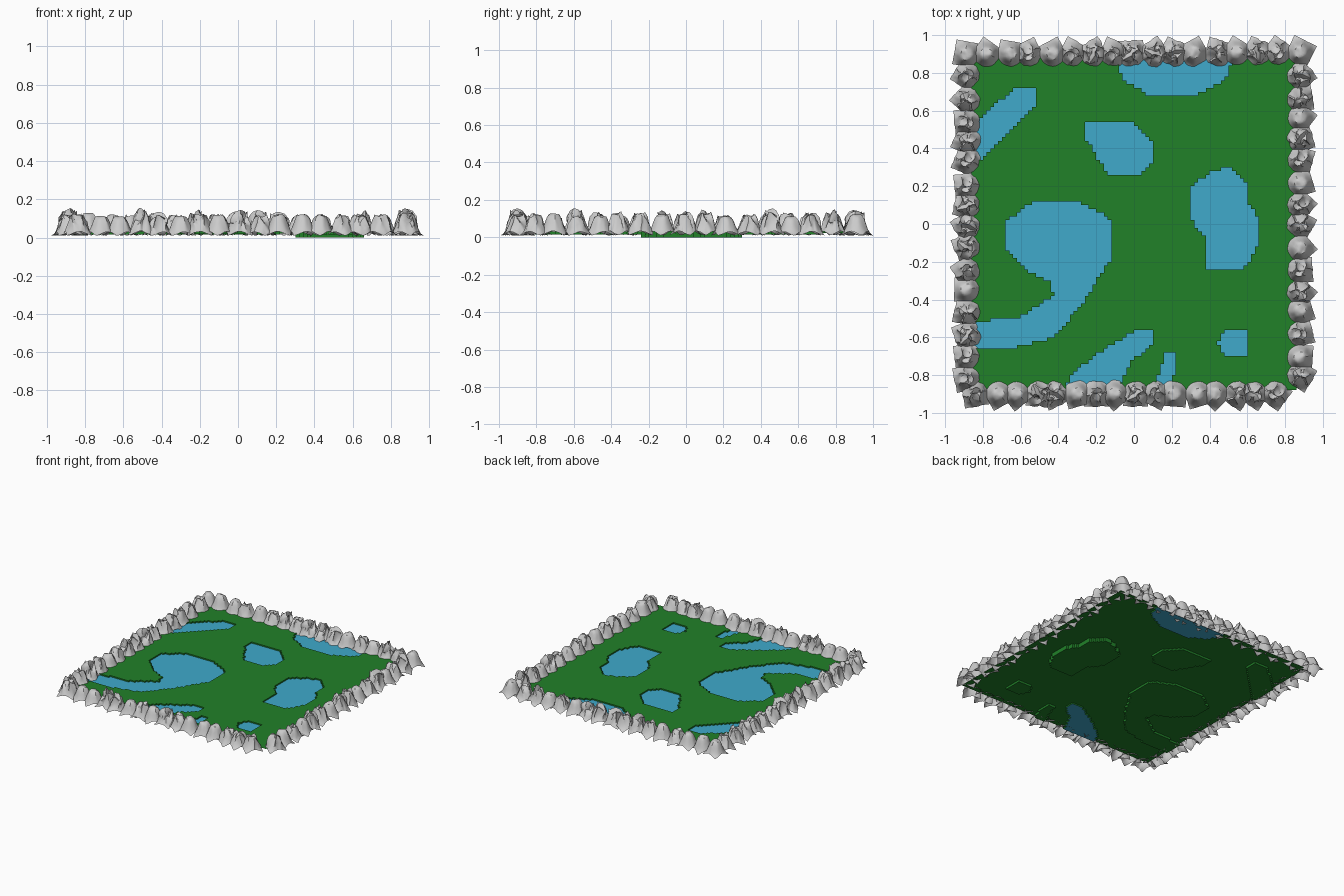
import bpy, bmesh, math, random
from mathutils import Vector, noise

if "Cube" in bpy.data.objects:
    bpy.data.objects.remove(bpy.data.objects["Cube"])

random.seed(4)
CELL = 0.02
X, Y = 0.86, 0.88                      # half size of the ground
GROUND_Z, WATER_Z, BED_Z = 0.032, 0.022, 0.016

LAKES = {
    "upper_left": [(-.9, .27), (-.72, .42), (-.51, .64), (-.53, .73), (-.62, .73), (-.7, .66), (-.9, .48)],
    "top": [(-.11, .9), (-.05, .76), (.08, .68), (.33, .68), (.48, .76), (.54, .9)],
    "middle": [(-.25, .53), (0, .53), (.1, .44), (.1, .34), (.03, .26), (-.14, .26), (-.25, .45)],
    "right": [(.42, .28), (.5, .3), (.6, .22), (.61, .1), (.66, .03), (.65, -.12), (.6, -.22),
              (.52, -.25), (.38, -.24), (.38, -.08), (.3, .03), (.3, .2)],
    "left": [(-.53, .12), (-.3, .12), (-.13, .03), (-.12, -.18), (-.26, -.4), (-.42, -.6), (-.66, -.66),
             (-.9, -.66), (-.9, -.52), (-.62, -.5), (-.42, -.38), (-.45, -.3), (-.58, -.24),
             (-.68, -.12), (-.67, .02)],
    "front": [(-.36, -.9), (-.34, -.8), (-.15, -.66), (0, -.57), (.1, -.57), (.1, -.64), (-.02, -.73), (-.1, -.9)],
    "stream": [(.08, -.9), (.14, -.77), (.17, -.68), (.23, -.68), (.23, -.75), (.18, -.9)],
    "pond": [(.48, -.57), (.6, -.57), (.61, -.69), (.48, -.69), (.45, -.63)],
}
BEDS = {"right": 0.0, "front": None, "top": None}   # special beds: deep or open


def material(name, rgb):
    m = bpy.data.materials.new(name)
    m.diffuse_color = (*rgb, 1)
    m.use_nodes = True
    m.node_tree.nodes["Principled BSDF"].inputs["Base Color"].default_value = m.diffuse_color
    return m


def add_object(name, mesh, mat=None):
    o = bpy.data.objects.new(name, mesh)
    bpy.context.collection.objects.link(o)
    if mat:
        mesh.materials.append(mat)
    return o


def finish(bm, name):
    bmesh.ops.remove_doubles(bm, verts=bm.verts, dist=1e-5)
    me = bpy.data.meshes.new(name)
    bm.to_mesh(me)
    bm.free()
    return me


def inside(x, y, poly):
    hit = False
    for (x1, y1), (x2, y2) in zip(poly, poly[1:] + poly[:1]):
        if (y1 > y) != (y2 > y) and x < (x2 - x1) * (y - y1) / (y2 - y1) + x1:
            hit = not hit
    return hit


def quad(bm, pts):
    bm.faces.new([bm.verts.new(p) for p in pts])


green = material("grass", (0.015, 0.22, 0.022))
blue = material("water", (0.05, 0.40, 0.60))

# which lake each ground cell belongs to
nx, ny = round(2 * X / CELL), round(2 * Y / CELL)
cells = {}
for i in range(nx):
    for j in range(ny):
        cx, cy = -X + (i + .5) * CELL, -Y + (j + .5) * CELL
        cells[i, j] = next((n for n, p in LAKES.items() if inside(cx, cy, p)), None)

# ground with sunken lake beds, and a water sheet in each lake
ground = bmesh.new()
water = {n: bmesh.new() for n in LAKES}
for (i, j), lake in cells.items():
    x, y = -X + i * CELL, -Y + j * CELL
    c = [(x, y), (x + CELL, y), (x + CELL, y + CELL), (x, y + CELL)]
    if lake is None:
        quad(ground, [(*p, GROUND_Z) for p in c])
        continue
    bed = BEDS.get(lake, BED_Z)
    quad(water[lake], [(*p, WATER_Z) for p in c])
    if bed is not None:
        quad(ground, [(*p, bed) for p in c])
    low = WATER_Z if bed is None else bed
    for k, (di, dj) in enumerate([(0, -1), (1, 0), (0, 1), (-1, 0)]):
        if (i + di, j + dj) in cells and cells[i + di, j + dj] is None:
            a, b = c[k], c[(k + 1) % 4]
            quad(ground, [(*a, low), (*a, GROUND_Z), (*b, GROUND_Z), (*b, low)])
add_object("ground", finish(ground, "ground"), green)
for n, bm in water.items():
    add_object("water_" + n, finish(bm, "water_" + n), blue)


# rock: a square sheet pulled up into a boulder with flared corners
def rock_mesh(name, rough, seed, n=14, size=0.066):
    bm = bmesh.new()
    bmesh.ops.create_grid(bm, x_segments=n, y_segments=n, size=1)
    for v in bm.verts:
        r = v.co.xy.length
        f = 1 / (1 + (r / 0.8) ** 5)
        p = Vector((v.co.x, v.co.y, 0)) * 2.3 + Vector((seed * 7.3, seed * 3.1, 0))
        d = noise.noise_vector(p) * rough * f
        v.co.x = (v.co.x + d.x) * size
        v.co.y = (v.co.y + d.y) * size
        v.co.z = max(0.008, 0.004 + 0.112 * f * (1 + 0.9 * d.z))
    me = finish(bm, name)
    me.shade_smooth()
    return me


rocks = [rock_mesh("rock_%d" % k, rough, k + 1)
         for k, rough in enumerate([0.12, 0.45, 0.55, 0.5])]
sharp = [add_object("rock_source_%d" % k, m) for k, m in enumerate(rocks)]
for o in sharp:
    o.select_set(True)
bpy.context.view_layer.objects.active = sharp[0]
bpy.ops.object.shade_smooth_by_angle(angle=math.radians(35))
for o in sharp:
    bpy.data.objects.remove(o)


def rock_row(name, start, end, count):
    a, b = Vector(start), Vector(end)
    for k in range(count):
        p = a.lerp(b, k / (count - 1))
        jitter = (b - a).normalized() * random.uniform(-.012, .012)
        o = add_object("%s_%d" % (name, k), random.choice(rocks))
        o.location = (p.x + jitter.x, p.y + jitter.y, 0)
        o.rotation_euler.z = random.uniform(0, math.tau)
        o.scale = (1, 1, random.uniform(0.92, 1.1))


# rock wall around the edge
rock_row("back_rock", (-.88, .90), (.76, .91), 16)
rock_row("front_rock", (-.83, -.90), (.75, -.90), 16)
rock_row("left_rock", (-.885, -.81), (-.885, .78), 15)
rock_row("right_rock", (.88, -.81), (.88, .90), 16)
